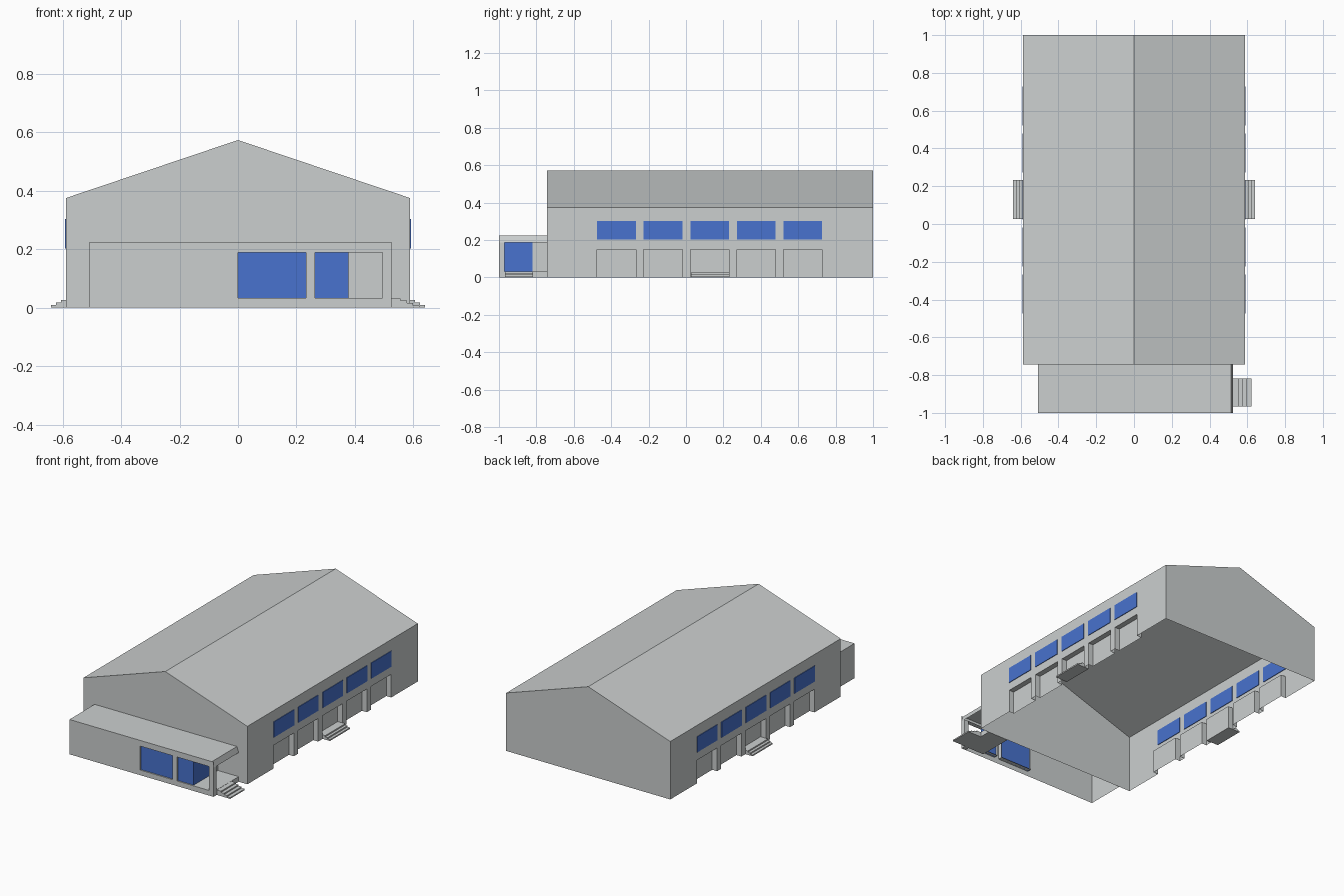
import bpy, bmesh
from mathutils import Vector

if "Cube" in bpy.data.objects:
    bpy.data.objects.remove(bpy.data.objects["Cube"])


def material(name, rgb):
    m = bpy.data.materials.new(name)
    m.diffuse_color = (*rgb, 1)
    m.use_nodes = True
    m.node_tree.nodes["Principled BSDF"].inputs["Base Color"].default_value = m.diffuse_color
    return m


GREY = material("pale grey", (0.60, 0.625, 0.625))
BLUE = material("window blue", (0.065, 0.17, 0.62))


def finish(bm, name, mat):
    bmesh.ops.remove_doubles(bm, verts=bm.verts, dist=1e-5)
    bmesh.ops.recalc_face_normals(bm, faces=bm.faces)
    me = bpy.data.meshes.new(name)
    bm.to_mesh(me)
    bm.free()
    me.materials.append(mat)
    ob = bpy.data.objects.new(name, me)
    bpy.context.collection.objects.link(ob)
    return ob


def add_face(bm, *pts):
    bm.faces.new([bm.verts.new(p) for p in pts])


def sheet(name, faces, mat=GREY):
    bm = bmesh.new()
    for f in faces:
        add_face(bm, *f)
    return finish(bm, name, mat)


def box(name, lo, hi, mat=GREY):
    bm = bmesh.new()
    lo, hi = Vector(lo), Vector(hi)
    bmesh.ops.create_cube(bm, size=1)
    for v in bm.verts:
        v.co = [(l + h) / 2 + c * (h - l) for c, l, h in zip(v.co, lo, hi)]
    return finish(bm, name, mat)


def pierced_wall(name, at, u0, u1, top, holes, z0, z1, depth, backed):
    """Wall sheet with a row of openings; at(u, z, d) places a point d inside."""
    bm = bmesh.new()

    def cell(a, b, lo, hi, d=0):
        add_face(bm, at(a, lo, d), at(b, lo, d), at(b, hi, d), at(a, hi, d))

    cuts = [u0] + [u for h in holes for u in h] + [u1]
    for i, (a, b) in enumerate(zip(cuts, cuts[1:])):
        if i % 2 == 0:
            cell(a, b, 0, z0) if z0 > 0 else None
            cell(a, b, z0, z1)
        else:
            cell(a, b, 0, z0) if z0 > 0 else None
            for u in (a, b):        # jambs
                add_face(bm, at(u, z0, 0), at(u, z1, 0), at(u, z1, depth), at(u, z0, depth))
            for z in ((z0, z1) if z0 > 0 else (z1,)):   # sill and head
                add_face(bm, at(a, z, 0), at(b, z, 0), at(b, z, depth), at(a, z, depth))
            if backed:
                cell(a, b, z0, z1, depth)
        cell(a, b, z1, top)
    return finish(bm, name, GREY)


# Main hall
W, Y0, Y1, EAVE, RIDGE = 0.5875, -0.743, 1.0, 0.375, 0.573
gable = [(-W, 0), (W, 0), (W, EAVE), (0, RIDGE), (-W, EAVE)]
sheet("gable_front", [[(x, Y0, z) for x, z in gable]])
sheet("gable_back", [[(x, Y1, z) for x, z in reversed(gable)]])
sheet("hall_roof", [[(s * W, Y0, EAVE), (s * W, Y1, EAVE), (0, Y1, RIDGE), (0, Y0, RIDGE)]
                    for s in (1, -1)])

bays = [(-0.475 + 0.249 * i, -0.268 + 0.249 * i) for i in range(5)]
for s, side in ((1, "right"), (-1, "left")):
    pierced_wall("side_wall_" + side, lambda u, z, d, s=s: (s * (W - d), u, z),
                 Y0, Y1, EAVE, bays, 0, 0.15, 0.035, True)
    for i, (a, b) in enumerate(bays):
        box(f"side_window_{side}_{i}", (s * W - 0.004, a, 0.202), (s * W + 0.004, b, 0.303), BLUE)
    # Entrance steps
    for i in range(3):
        out = s * (W + 0.052 - 0.017 * i)
        inn = s * (W - 0.034)
        box(f"side_step_{side}_{i}", (min(inn, out), 0.027, 0.0085 * i),
            (max(inn, out), 0.232, 0.0085 * (i + 1)))

# Front annex
L, R, F, H = -0.507, 0.525, -1.0, 0.225
Z0, Z1 = 0.033, 0.188
pierced_wall("annex_front", lambda u, z, d: (u, F + d, z), L, R, H,
             [(0.0, 0.232), (0.264, 0.494)], Z0, Z1, 0.03, False)
sheet("annex_left", [[(L, F, 0), (L, Y0, 0), (L, Y0, H), (L, F, H)]])
sheet("annex_roof", [
    [(L, F, H), (R - 0.012, F, H), (R - 0.012, Y0, H), (L, Y0, H)],
    [(R - 0.012, F, H), (R, F, Z1), (R, Y0, Z1), (R - 0.012, Y0, H)]])
box("corner_post", (0.494, F + 0.001, 0), (R, F + 0.03, Z1))

# Annex glazing and the wall beside the open entry
P = 0.377
box("front_window", (0.0, F + 0.008, Z0), (0.232, F + 0.014, Z1), BLUE)
box("corner_window", (0.264, F + 0.008, Z0), (P, F + 0.014, Z1), BLUE)
box("entry_glass", (P - 0.006, F + 0.014, Z0), (P, -0.82, Z1), BLUE)
sheet("entry_wall", [
    [(P, -0.82, 0), (P, Y0, 0), (P, Y0, H), (P, -0.82, H)],
    [(P, F + 0.03, Z1), (P, -0.82, Z1), (P, -0.82, H), (P, F + 0.03, H)]])
box("entry_floor", (P, F + 0.03, 0), (R, Y0, Z0))

# Entry steps
for i in range(4):
    box(f"entry_step_{i}", (R, -0.967, 0.008 * i), (R + 0.096 - 0.022 * i, -0.818, 0.008 * (i + 1)))
